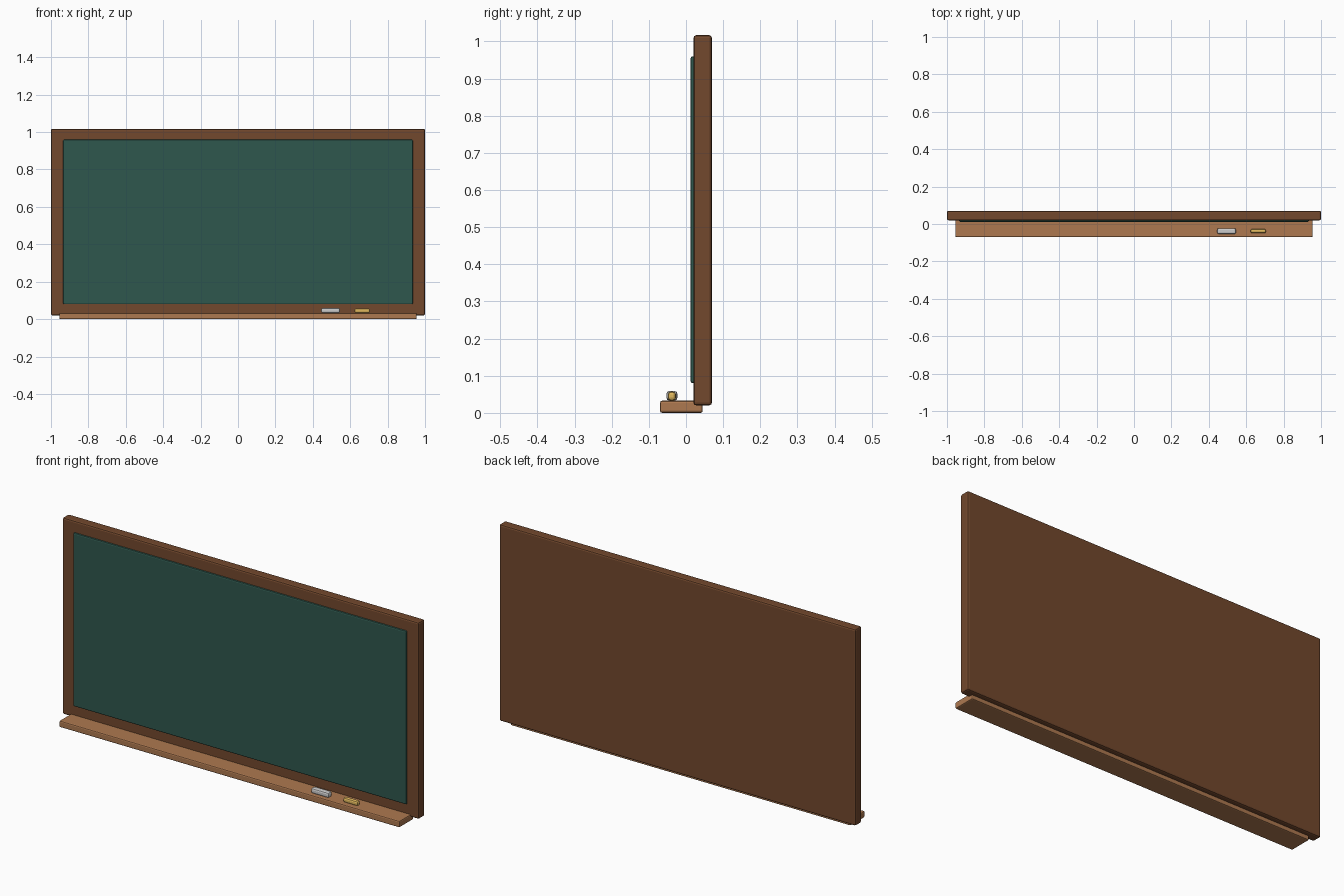
import bpy
import bmesh
from mathutils import Vector

if "Cube" in bpy.data.objects:
    bpy.data.objects.remove(bpy.data.objects["Cube"])


def material(name, rgb):
    mat = bpy.data.materials.new(name)
    mat.diffuse_color = (*rgb, 1.0)
    mat.use_nodes = True
    mat.node_tree.nodes["Principled BSDF"].inputs["Base Color"].default_value = mat.diffuse_color
    return mat


def rounded_box(name, low, high, radius, mat, segments=2):
    """Bevelled box spanning two opposite corners."""
    low, high = Vector(low), Vector(high)
    size, centre = high - low, (low + high) / 2
    bm = bmesh.new()
    bmesh.ops.create_cube(bm, size=1)
    for v in bm.verts:
        v.co = Vector(a * b for a, b in zip(v.co, size))
    mesh = bpy.data.meshes.new(name)
    bm.to_mesh(mesh)
    bm.free()
    mesh.materials.append(mat)
    obj = bpy.data.objects.new(name, mesh)
    obj.location = centre
    bpy.context.collection.objects.link(obj)
    bevel = obj.modifiers.new("rounded_edges", 'BEVEL')
    bevel.width = radius
    bevel.segments = segments
    return obj


dark_wood = material("dark_wood", (0.17, 0.065, 0.026))
light_wood = material("light_wood", (0.42, 0.19, 0.08))
slate = material("green_slate", (0.028, 0.095, 0.075))
white = material("white_chalk", (0.85, 0.85, 0.83))
yellow = material("yellow_chalk", (0.75, 0.48, 0.11))

# Solid wooden backing whose border reads as the frame
rounded_box("frame", (-1, 0.02, 0.02), (1, 0.07, 1.017), 0.008, dark_wood)

# Writing surface standing slightly proud of the frame
rounded_box("board", (-0.935, 0.012, 0.08), (0.935, 0.069, 0.96), 0.006, slate)

# Ledge along the bottom
rounded_box("chalk_tray", (-0.955, -0.07, 0), (0.955, 0.045, 0.033), 0.006, light_wood)

# Chalk pieces lying on the ledge
rounded_box("white_chalk", (0.445, -0.053, 0.033), (0.545, -0.023, 0.059), 0.008, white)
rounded_box("yellow_chalk", (0.623, -0.049, 0.033), (0.705, -0.027, 0.057), 0.008, yellow)
